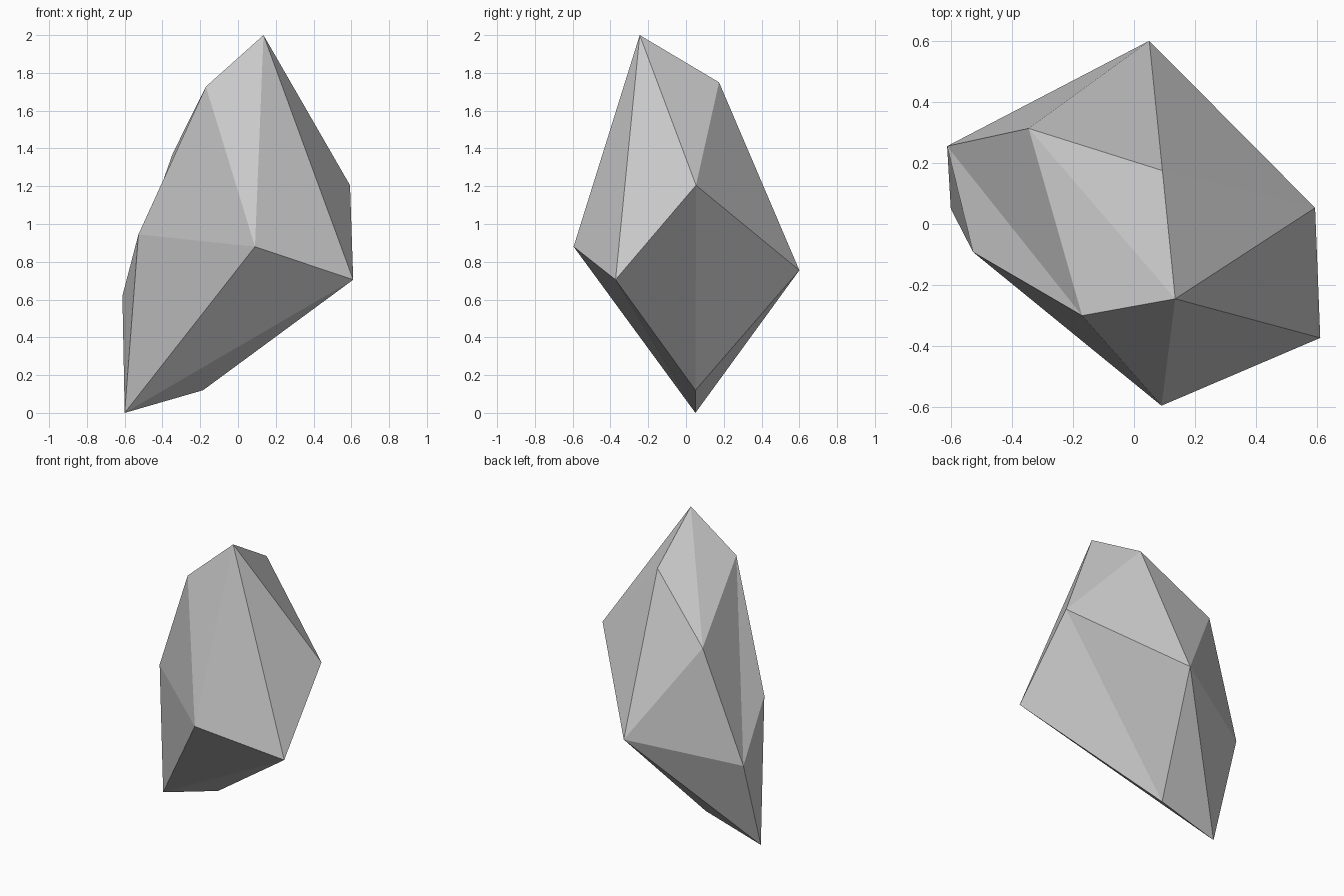
import bpy, bmesh

if "Cube" in bpy.data.objects:
    bpy.data.objects.remove(bpy.data.objects["Cube"])

# Rock corners, named by letter
corners = {
    "A": (0.05, 0.60, 0.755),    # back
    "B": (0.593, 0.053, 1.205),  # right, upper
    "C": (0.61, -0.373, 0.705),  # right, lower
    "D": (0.09, -0.595, 0.88),   # front
    "E": (0.135, -0.245, 2.0),   # peak
    "F": (0.093, 0.175, 1.75),   # back shoulder
    "G": (-0.345, 0.313, 1.375), # back left shoulder
    "H": (-0.612, 0.255, 0.62),  # left, back
    "I": (-0.60, 0.05, 0.0),     # foot
    "J": (-0.527, -0.092, 0.945),# left, front
    "K": (-0.17, -0.30, 1.727),  # front left shoulder
    "L": (-0.185, 0.05, 0.12),   # underside
}

# Triangular facets between the corners
facets = ("FBA FAG FGE EKG GKH KJH AGH AHI ALI BLA "
          "BLC CLI DIC DIJ DJK DKE DEC ECB EBF JHI").split()

bm = bmesh.new()
verts = {name: bm.verts.new(co) for name, co in corners.items()}
for facet in facets:
    bm.faces.new([verts[c] for c in facet])
bmesh.ops.recalc_face_normals(bm, faces=bm.faces)

# Flat-shaded rock object
mesh = bpy.data.meshes.new("rock")
bm.to_mesh(mesh)
bm.free()
bpy.context.collection.objects.link(bpy.data.objects.new("rock", mesh))
